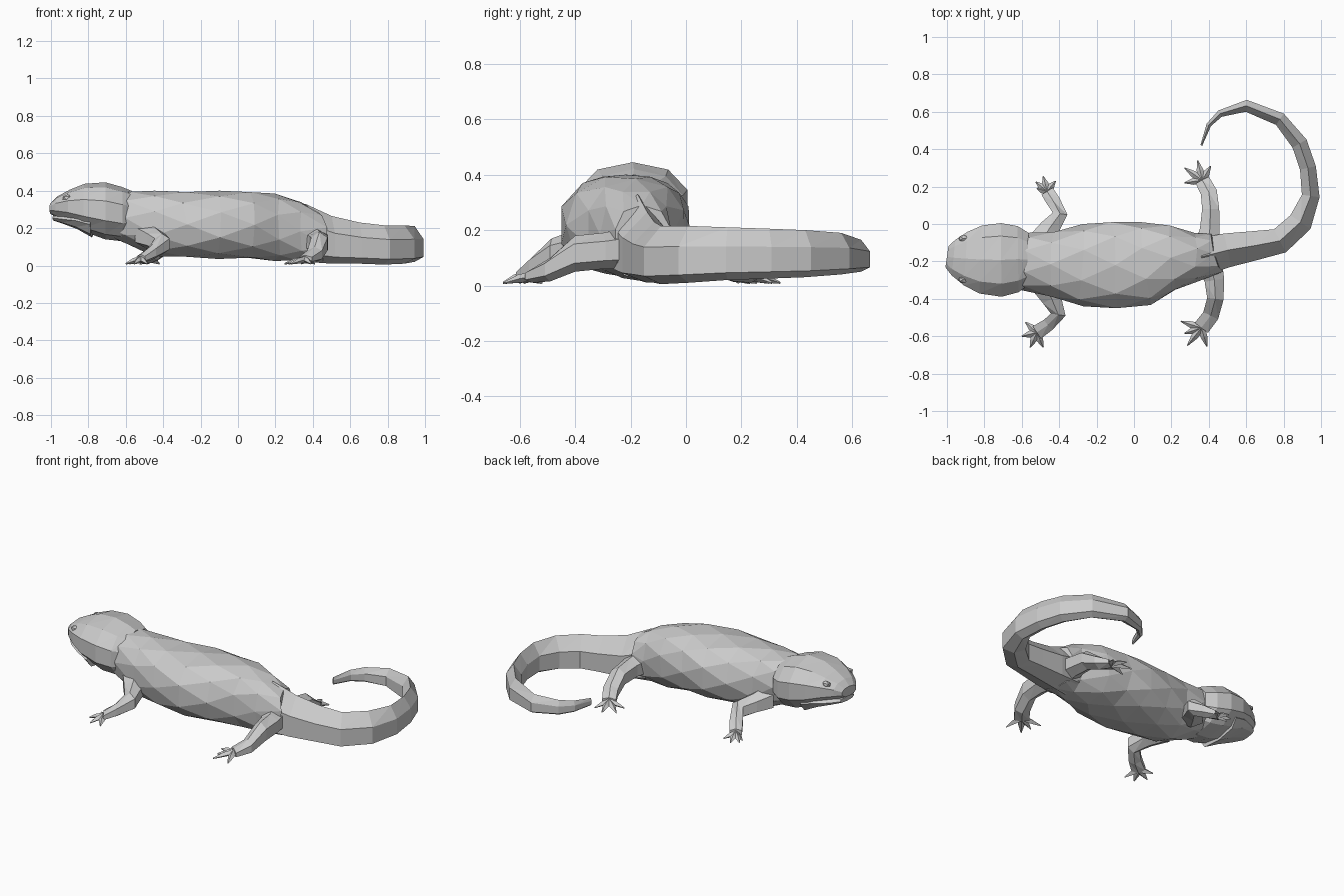
import bpy, bmesh, math, random
from mathutils import Vector

random.seed(4)
if "Cube" in bpy.data.objects:
    bpy.data.objects.remove(bpy.data.objects["Cube"], do_unlink=True)

skin = bpy.data.materials.new("grey skin")
skin.use_nodes = True
GREY = (0.6, 0.6, 0.6, 1)
skin.diffuse_color = GREY
skin.node_tree.nodes["Principled BSDF"].inputs["Base Color"].default_value = GREY


def finish(bm, name):
    bmesh.ops.recalc_face_normals(bm, faces=bm.faces)
    mesh = bpy.data.meshes.new(name)
    bm.to_mesh(mesh)
    bm.free()
    mesh.materials.append(skin)
    obj = bpy.data.objects.new(name, mesh)
    bpy.context.collection.objects.link(obj)
    return obj


def loft(name, rings, sides=8, sag=0.0, power=1.0, jitter=0.0):
    """Rings are (x, y, bottom, top, half width); sag lowers the widest line."""
    bm = bmesh.new()
    loops = []
    for i, (x, y, low, high, w) in enumerate(rings):
        a, b = rings[max(i - 1, 0)], rings[min(i + 1, len(rings) - 1)]
        along = Vector((b[0] - a[0], b[1] - a[1], 0)).normalized()
        side = Vector((-along.y, along.x, 0))
        loop = []
        for k in range(sides):
            t = 2 * math.pi * (k + 0.5 * (i % 2) * (jitter > 0)) / sides + math.pi / 2
            u, v = (math.copysign(abs(f(t)) ** power, f(t)) for f in (math.cos, math.sin))
            v -= sag * (1 - v * v)
            p = Vector((x, y, (low + high) / 2 + v * (high - low) / 2)) + side * u * w
            p += along * random.uniform(-jitter, jitter)
            loop.append(bm.verts.new(p))
        loops.append(loop)
    for i, (p, q) in enumerate(zip(loops, loops[1:])):
        for k in range(sides):
            n = (k + 1) % sides
            if jitter and i % 2:
                bm.faces.new((p[k], p[n], q[n]))
                bm.faces.new((p[k], q[n], q[k]))
            else:
                bm.faces.new((p[k], p[n], q[k]))
                bm.faces.new((p[n], q[n], q[k]))
    bm.faces.new(loops[0])
    bm.faces.new(loops[-1])
    return finish(bm, name)


# Trunk
loft("body", [
    (-.72, -.19, .17, .36, .12), (-.58, -.20, .11, .40, .155), (-.44, -.215, .05, .40, .18),
    (-.28, -.22, .04, .40, .22), (-.10, -.22, .035, .40, .24), (.06, -.21, .035, .40, .225),
    (.20, -.18, .025, .385, .18), (.33, -.18, .02, .345, .13), (.44, -.155, .015, .29, .11),
], sides=10, power=.85, jitter=.015)

# Curling, upright tail
loft("tail", [
    (.36, -.175, .02, .33, .115), (.5, -.14, .01, .265, .105), (.65, -.115, .01, .23, .09),
    (.78, -.09, .005, .215, .08), (.89, .01, .01, .215, .075), (.945, .15, .02, .21, .055),
    (.93, .30, .025, .205, .05), (.885, .43, .03, .20, .05), (.78, .56, .04, .19, .042),
    (.60, .632, .05, .165, .037), (.46, .59, .06, .15, .022), (.40, .53, .07, .14, .015),
    (.36, .42, .08, .125, .006),
], sides=6, sag=.3)

# Broad head with a separate lower jaw
loft("head", [
    (-1.0, -.175, .275, .335, .06), (-.965, -.18, .255, .37, .10), (-.90, -.185, .225, .405, .15),
    (-.82, -.19, .18, .437, .19), (-.71, -.192, .14, .445, .206), (-.62, -.188, .13, .42, .185),
    (-.57, -.19, .15, .40, .15),
], sides=10, power=.9)
loft("lower_jaw", [
    (-.985, -.175, .24, .268, .06), (-.94, -.18, .225, .272, .105),
    (-.86, -.185, .195, .285, .15), (-.78, -.19, .15, .29, .17),
], sides=8, power=.8)

# Lidded eyes
for name, y in (("left_eye", -.077), ("right_eye", -.297)):
    bm = bmesh.new()
    bmesh.ops.create_icosphere(bm, subdivisions=1, radius=.024)
    bmesh.ops.scale(bm, vec=(1.2, .8, .75), verts=bm.verts)
    bmesh.ops.translate(bm, vec=(-.912, y, .362), verts=bm.verts)
    finish(bm, name)


def limb(name, bones, toes):
    """Leg along the bones, then pointed toes fanning from the last bone."""
    loft(name, bones, sides=6, power=.9)
    x, y = bones[-1][:2]
    for i, (tx, ty) in enumerate(toes):
        mx, my = x + (tx - x) * .5, y + (ty - y) * .5
        loft(f"{name}_toe_{i + 1}", [
            (x, y, .015, .05, .02), (mx, my, .01, .04, .018), (tx, ty, .006, .014, .003),
        ], sides=4)


# Legs and feet
limb("front_right_leg", [
    (-.49, -.31, .09, .24, .08), (-.44, -.40, .08, .20, .06), (-.405, -.485, .06, .17, .045),
    (-.46, -.54, .03, .11, .04), (-.52, -.58, .012, .06, .045),
], [(-.60, -.60), (-.555, -.66), (-.485, -.66), (-.58, -.525)])
limb("front_left_leg", [
    (-.50, -.10, .09, .24, .08), (-.45, -.02, .08, .20, .06), (-.395, .055, .06, .17, .045),
    (-.43, .12, .03, .11, .042), (-.465, .175, .012, .06, .04),
], [(-.52, .19), (-.485, .255), (-.42, .23), (-.525, .225)])
limb("hind_right_leg", [
    (.40, -.20, .06, .21, .08), (.43, -.30, .06, .19, .06), (.435, -.40, .05, .18, .05),
    (.41, -.49, .015, .10, .05), (.36, -.555, .01, .055, .05),
], [(.25, -.52), (.285, -.65), (.39, -.655), (.27, -.585)])
limb("hind_left_leg", [
    (.39, -.13, .06, .21, .08), (.405, -.03, .06, .19, .06), (.41, .08, .05, .17, .052),
    (.40, .17, .015, .10, .05), (.365, .235, .01, .055, .045),
], [(.27, .22), (.27, .30), (.34, .34), (.41, .31)])
